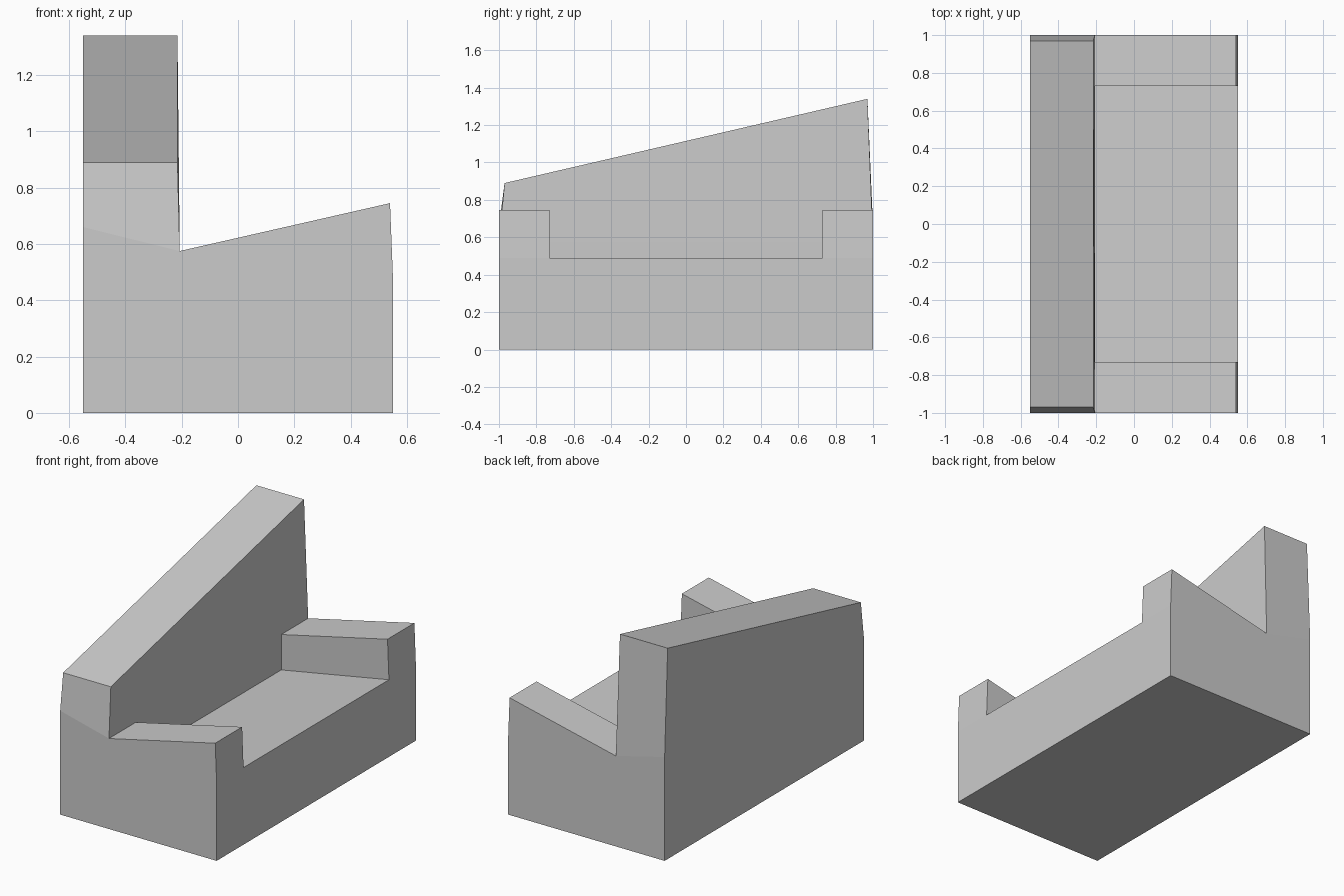
import bpy
import bmesh

cube = bpy.data.objects.get("Cube")
if cube:
    bpy.data.objects.remove(cube, do_unlink=True)

mat = bpy.data.materials.new("soft grey")
mat.use_nodes = True
grey = (0.6, 0.6, 0.6, 1)
mat.diffuse_color = grey
mat.node_tree.nodes["Principled BSDF"].inputs["Base Color"].default_value = grey


def loft(name, front, back, caps):
    """Bridge two matching outlines and close both ends with the given cap faces."""
    bm = bmesh.new()
    a = [bm.verts.new(p) for p in front]
    b = [bm.verts.new(p) for p in back]
    n = len(a)
    for i in range(n):
        j = (i + 1) % n
        bm.faces.new((a[i], a[j], b[j], b[i]))
    for cap in caps:
        bm.faces.new([a[i] for i in cap])
        bm.faces.new([b[i] for i in cap])
    bmesh.ops.recalc_face_normals(bm, faces=bm.faces)
    mesh = bpy.data.meshes.new(name)
    bm.to_mesh(mesh)
    bm.free()
    mesh.materials.append(mat)
    obj = bpy.data.objects.new(name, mesh)
    bpy.context.collection.objects.link(obj)


def prism(name, profile, y0, y1):
    loft(name, [(x, y0, z) for x, z in profile],
         [(x, y1, z) for x, z in profile], [range(len(profile))])


OUT, FRONT, JOIN = -0.55, 0.55, -0.207   # rear face, seat front, backrest face
ARM_Y, END_Y, TOP_Y = 0.73, 1.0, 0.97
SEAT_Z = 0.49

# Seat block, sloping down towards the backrest
prism("seat", [(JOIN, 0), (FRONT, 0), (FRONT, SEAT_Z), (JOIN, 0.35)], -ARM_Y, ARM_Y)

# Armrests with sloping tops
arm = [(JOIN, 0), (FRONT, 0), (FRONT, SEAT_Z), (0.54, 0.745), (JOIN, 0.575)]
for name, side in (("front_armrest", -1), ("rear_armrest", 1)):
    prism(name, arm, side * ARM_Y, side * END_Y)


# Backrest: ends lean inwards above the crease, top rises along its length
def back_outline(side, top):
    y, ty = side * END_Y, side * TOP_Y
    return [(OUT, y, 0), (JOIN, y, 0), (JOIN, y, 0.575),
            (-0.215, ty, top), (OUT, ty, top), (OUT, y, 0.66)]


loft("backrest", back_outline(-1, 0.89), back_outline(1, 1.34),
     [(0, 1, 2, 5), (2, 3, 4, 5)])
